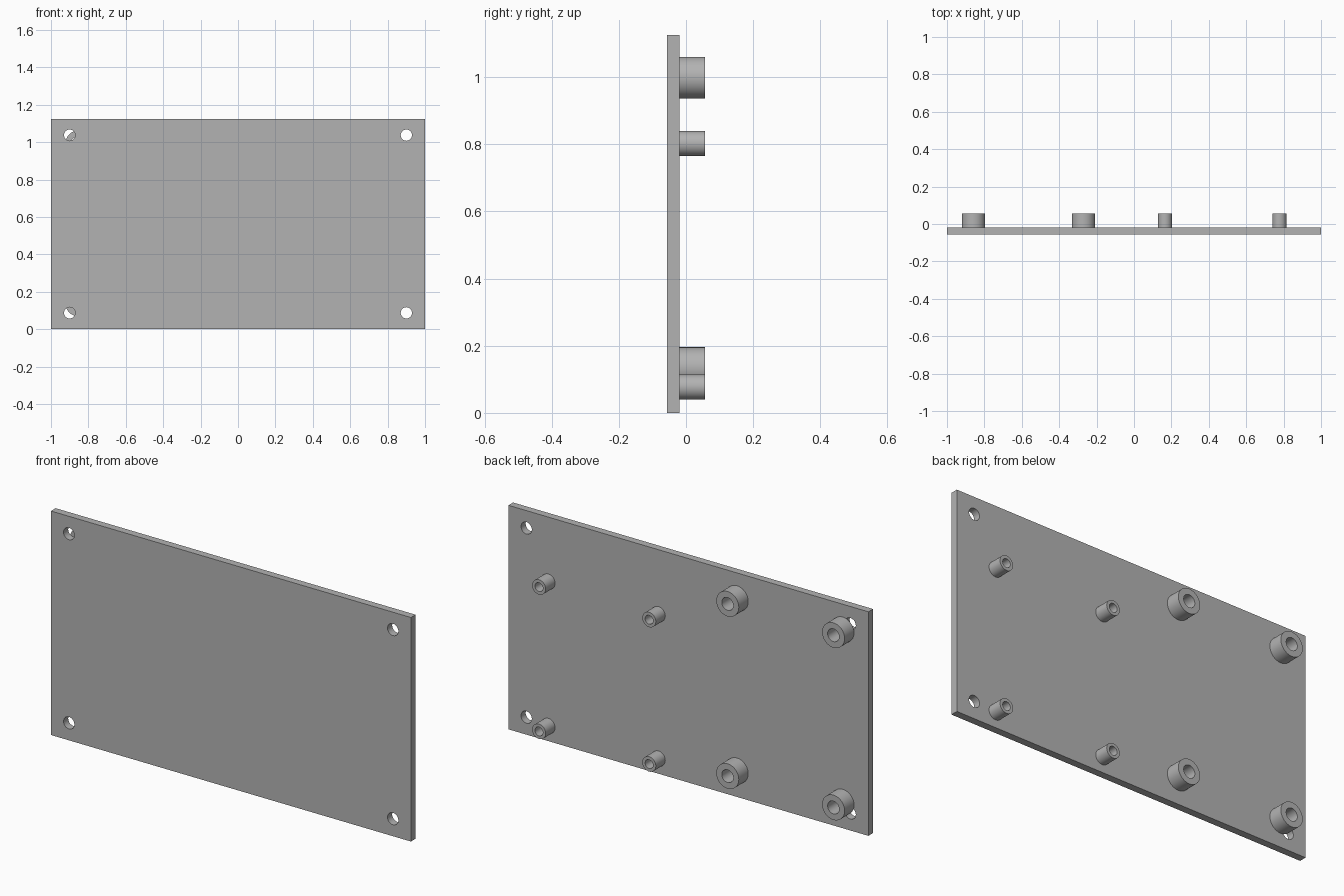
import bpy, bmesh, math
from mathutils import Matrix, Vector

cube = bpy.data.objects.get("Cube")
if cube:
    bpy.data.objects.remove(cube, do_unlink=True)

# Overall dimensions
HEIGHT = 1.125
FRONT, FACE, BACK = -0.056, -0.019, 0.056
SIDES = 48

grey = bpy.data.materials.new("plain grey")
grey.use_nodes = True
colour = (0.45, 0.45, 0.45, 1)
grey.diffuse_color = colour
bsdf = next(n for n in grey.node_tree.nodes if n.type == "BSDF_PRINCIPLED")
bsdf.inputs["Base Color"].default_value = colour


def add_object(name, bm):
    bmesh.ops.recalc_face_normals(bm, faces=bm.faces)
    mesh = bpy.data.meshes.new(name)
    bm.to_mesh(mesh)
    bm.free()
    mesh.materials.append(grey)
    obj = bpy.data.objects.new(name, mesh)
    bpy.context.collection.objects.link(obj)
    return obj


def activate(obj):
    bpy.ops.object.select_all(action="DESELECT")
    obj.select_set(True)
    bpy.context.view_layer.objects.active = obj


def standoff(name, x, z, outer, inner):
    """Hollow round post: a rectangular section spun about the y axis."""
    bm = bmesh.new()
    section = [(inner, FACE), (outer, FACE), (outer, BACK), (inner, BACK)]
    verts = [bm.verts.new((r, y, 0)) for r, y in section]
    edges = [bm.edges.new((verts[i], verts[(i + 1) % 4])) for i in range(4)]
    bmesh.ops.spin(bm, geom=verts + edges, cent=(0, 0, 0), axis=(0, 1, 0),
                   angle=math.tau, steps=SIDES)
    bmesh.ops.remove_doubles(bm, verts=bm.verts, dist=0.0001)
    obj = add_object(name, bm)
    obj.location = (x, 0, z)
    activate(obj)
    bpy.ops.object.shade_smooth_by_angle(angle=math.radians(30))


# Flat mounting plate
bm = bmesh.new()
size = Matrix.Diagonal((2, FACE - FRONT, HEIGHT, 1))
centre = Vector((0, (FRONT + FACE) / 2, HEIGHT / 2))
bmesh.ops.create_cube(bm, size=1, matrix=Matrix.Translation(centre) @ size)
plate = add_object("mounting_plate", bm)

# Four corner screw holes cut through the plate
bm = bmesh.new()
turn = Matrix.Rotation(math.pi / 2, 4, "X")
for x in (-0.9, 0.9):
    for z in (0.0875, HEIGHT - 0.0875):
        bmesh.ops.create_cone(bm, cap_ends=True, segments=SIDES, radius1=0.03,
                              radius2=0.03, depth=0.2,
                              matrix=Matrix.Translation((x, centre.y, z)) @ turn)
cutter = add_object("hole_cutter", bm)
cutter.hide_render = True
cut = plate.modifiers.new("corner holes", "BOOLEAN")
cut.operation = "DIFFERENCE"
cut.solver = "EXACT"
cut.object = cutter
activate(plate)
bpy.ops.object.modifier_apply(modifier=cut.name)
bpy.data.objects.remove(cutter, do_unlink=True)
bpy.ops.object.shade_smooth_by_angle(angle=math.radians(30))

# Two rectangular groups of standoffs on the back
groups = [
    ("large_standoff", (-0.858, -0.27), (0.133, 0.998), 0.0625, 0.032),
    ("small_standoff", (0.166, 0.778), (0.077, 0.802), 0.0375, 0.022),
]
for name, columns, rows, outer, inner in groups:
    for x, side in zip(columns, ("right", "left")):
        for z, level in zip(rows, ("lower", "upper")):
            standoff(f"{name}_{level}_{side}", x, z, outer, inner)
